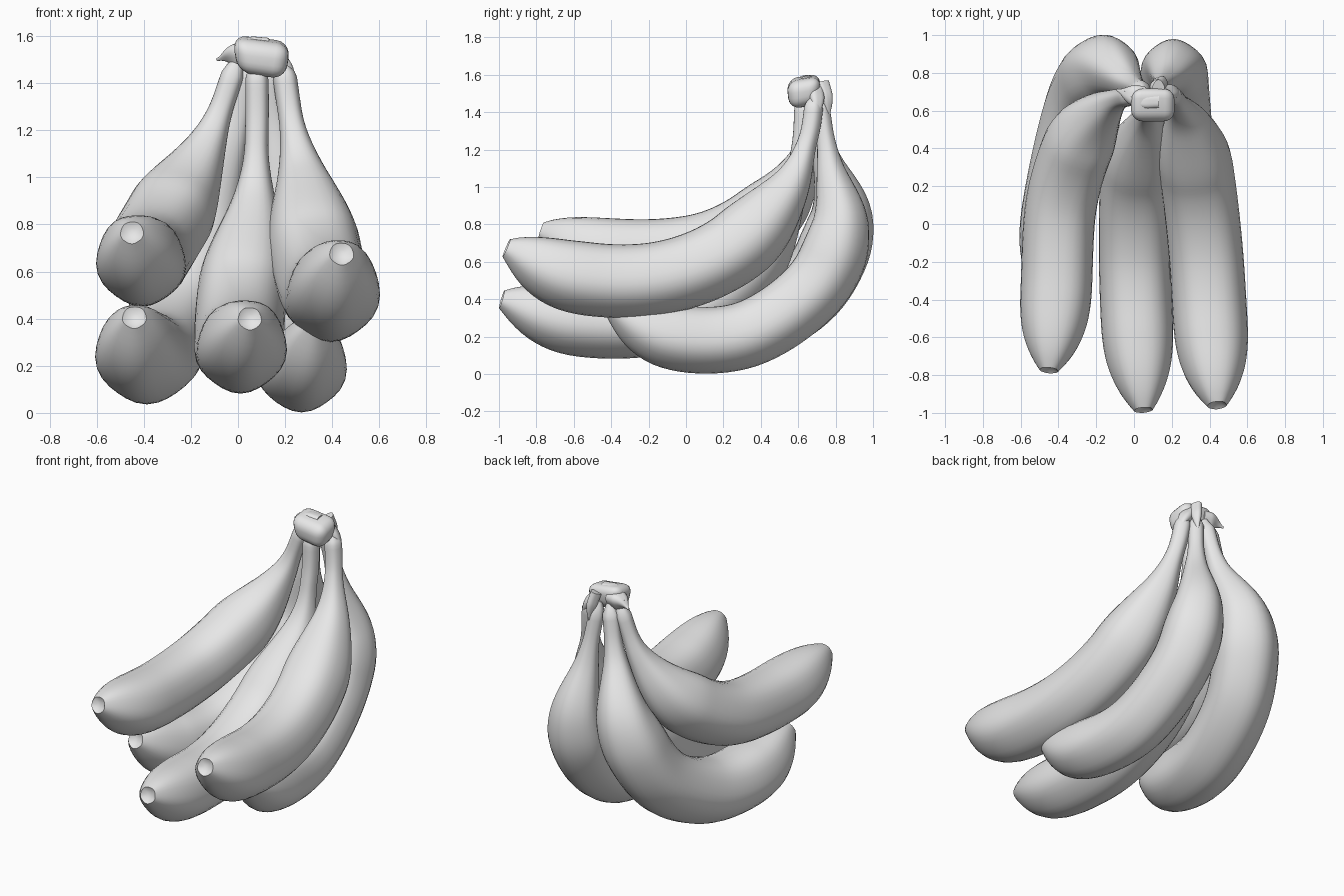
import bpy, bmesh, math
from mathutils import Vector

if "Cube" in bpy.data.objects:
    bpy.data.objects.remove(bpy.data.objects["Cube"])

peel = bpy.data.materials.new("plain grey peel")
peel.diffuse_color = (0.8, 0.8, 0.8, 1)
peel.use_nodes = True
peel.node_tree.nodes["Principled BSDF"].inputs["Base Color"].default_value = peel.diffuse_color
SIDES = 30
STEPS = 10


def smoothstep(lo, hi, x):
    t = min(max((x - lo) / (hi - lo), 0), 1)
    return t * t * (3 - 2 * t)


def spline(keys):
    """Smooth path through a few points."""
    p = [Vector(k) for k in keys]
    p = [2 * p[0] - p[1]] + p + [2 * p[-1] - p[-2]]
    out = []
    for a, b, c, d in zip(p, p[1:], p[2:], p[3:]):
        for s in range(STEPS):
            t = s / STEPS
            out.append(0.5 * (2 * b + (c - a) * t + (2 * a - 5 * b + 4 * c - d) * t * t
                              + (3 * b - a - 3 * c + d) * t ** 3))
    return out + [p[-2]]


def finish(bm, name):
    bmesh.ops.recalc_face_normals(bm, faces=bm.faces)
    me = bpy.data.meshes.new(name)
    bm.to_mesh(me)
    bm.free()
    me.materials.append(peel)
    ob = bpy.data.objects.new(name, me)
    bpy.context.collection.objects.link(ob)
    bpy.ops.object.select_all(action='DESELECT')
    bpy.context.view_layer.objects.active = ob
    ob.select_set(True)
    bpy.ops.object.shade_smooth_by_angle(angle=math.radians(60))


def sweep(name, keys, radius, lobes, depth):
    """Sweep a ribbed section along a path; radius(f) takes the length fraction."""
    pts = spline(keys)
    dist = [0]
    for a, b in zip(pts, pts[1:]):
        dist.append(dist[-1] + (b - a).length)
    bm = bmesh.new()
    rings = []
    for i, q in enumerate(pts):
        t = (pts[min(i + 1, len(pts) - 1)] - pts[max(i - 1, 0)]).normalized()
        side = t.cross((0, 0.6, 1) if abs(t.x) > 0.8 else (1, 0, 0)).normalized()
        up = t.cross(side)
        ring = []
        for k in range(SIDES):
            a = 2 * math.pi * k / SIDES
            r = radius(dist[i] / dist[-1]) * (1 + depth * math.cos(lobes * a))
            ring.append(bm.verts.new(q + (side * math.cos(a) + up * math.sin(a)) * r))
        rings.append(ring)
    # Sunken start
    inward = (pts[1] - pts[0]).normalized() * radius(0) * 0.35
    rings.insert(0, [bm.verts.new(v.co.lerp(pts[0], 0.5) + inward) for v in rings[0]])
    for r0, r1 in zip(rings, rings[1:]):
        for k in range(SIDES):
            n = (k + 1) % SIDES
            bm.faces.new((r0[k], r0[n], r1[n], r1[k]))
    bm.faces.new(rings[0])
    bm.faces.new(rings[-1])
    finish(bm, name)


def fruit(name, girth, neck, keys):
    """Blunt tip, full belly, then a thin stem past the neck fraction."""
    def radius(f):
        t = f / neck
        rise = 0.26 + 0.74 * (1 - (1 - min(t / 0.28, 1)) ** 2.7)
        return (girth * rise * (1 - 0.74 * smoothstep(0.72, 1.09, t))
                * (1 - 0.6 * smoothstep(0.97, 1, f)))
    sweep(name, keys, radius, 5, 0.022)


def flap(name, size, keys):
    """Shred of stem skin, pointed at its free end."""
    sweep(name, keys, lambda f: size * (0.12 + 0.88 * smoothstep(0, 0.7, f)), 3, 0.1)


# Fruits, from blossom tip to stem
fruit("upper_left_fruit", .188, .84, [
    (-.45, -.775, .765), (-.415, -.4, .65), (-.385, .1, .68), (-.27, .46, .88),
    (-.12, .635, 1.17), (0, .68, 1.5)])
fruit("upper_right_fruit", .196, .83, [
    (.44, -.96, .675), (.41, -.6, .525), (.38, -.15, .515), (.335, .24, .665),
    (.28, .53, .97), (.225, .65, 1.25), (.19, .69, 1.49)])
fruit("middle_fruit", .19, .79, [
    (.05, -.985, .4), (.02, -.6, .29), (.005, -.15, .3), (.015, .25, .495),
    (.065, .52, .87), (.08, .61, 1.2), (.08, .63, 1.49)])
fruit("lower_left_fruit", .195, .85, [
    (-.44, -.41, .405), (-.42, -.08, .26), (-.355, .3, .255), (-.26, .66, .455),
    (-.15, .825, .82), (-.02, .745, 1.18), (.05, .7, 1.5)])
fruit("lower_right_fruit", .178, .84, [
    (.33, -.415, .375), (.29, -.09, .205), (.25, .32, .215), (.22, .68, .46),
    (.205, .82, .78), (.165, .765, 1.13), (.12, .71, 1.5)])

# Crown block where the stems join
bm = bmesh.new()
bmesh.ops.create_cube(bm, size=1)
for v in bm.verts:
    wide = 1 + 0.2 * v.co.z
    v.co = Vector((.1 + v.co.x * .225 * wide, .63 + v.co.y * .17 * wide,
                   1.51 + v.co.z * .15 - v.co.x * .03 + v.co.y * .03))
bmesh.ops.bevel(bm, geom=bm.edges[:], offset=.06, segments=5, affect='EDGES', profile=.5)
finish(bm, "crown_block")

# Torn skin around the crown
flap("left_torn_flap", .055, [(-.09, .71, 1.5), (-.03, .69, 1.52), (.05, .67, 1.52)])
flap("right_torn_flap", .04, [(.225, .7, 1.34), (.215, .7, 1.43), (.14, .69, 1.53)])
flap("back_torn_flap", .032, [(.15, .765, 1.35), (.15, .755, 1.46), (.13, .73, 1.56)])
flap("crown_ridge", .036, [(-.05, .7, 1.54), (.03, .65, 1.565), (.13, .65, 1.56)])
